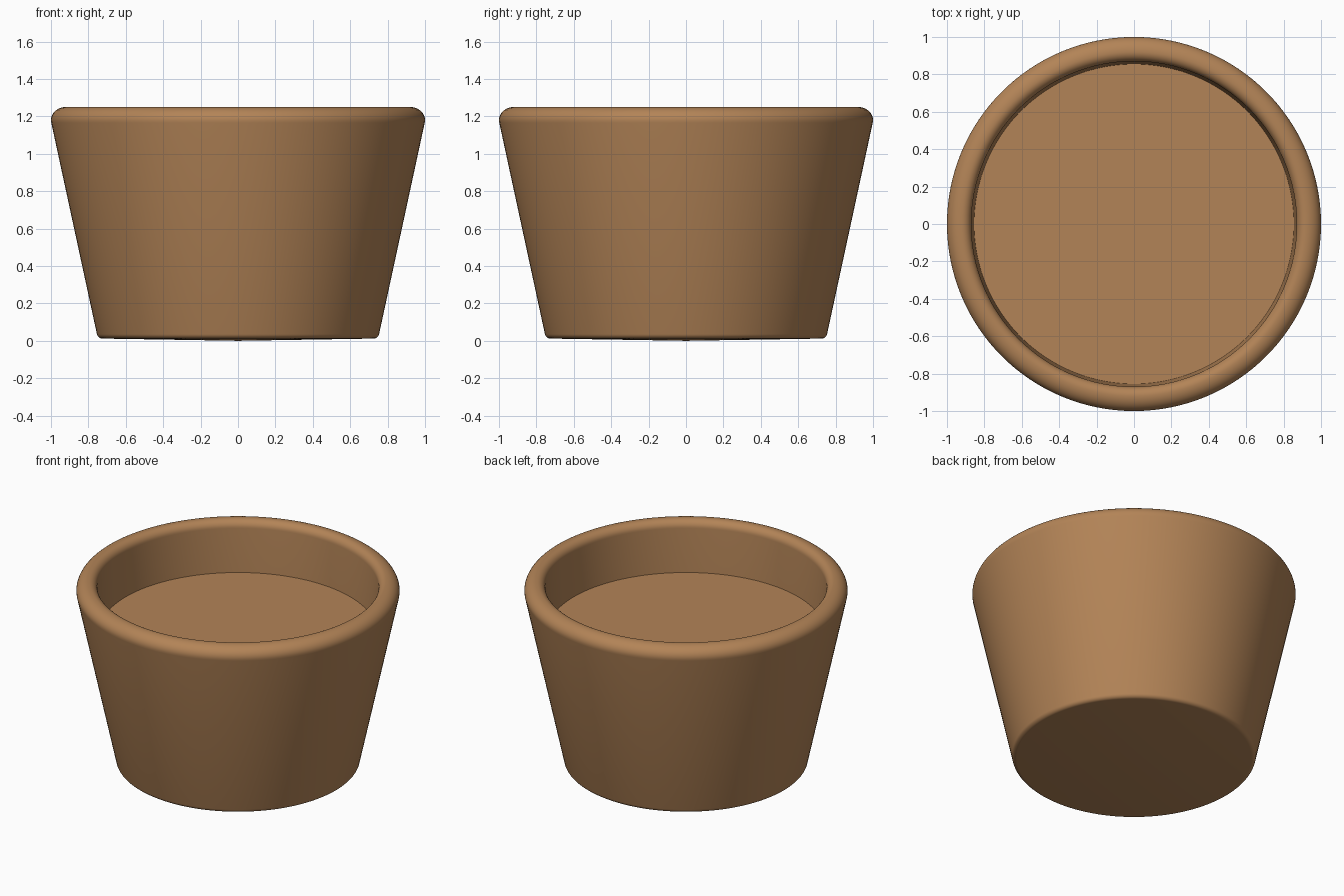
import bpy, bmesh
from math import sin, cos, radians, pi

cube = bpy.data.objects.get("Cube")
if cube:
    bpy.data.objects.remove(cube, do_unlink=True)

SEGMENTS = 128


def make_material(name, color):
    mat = bpy.data.materials.new(name)
    mat.use_nodes = True
    mat.diffuse_color = color
    mat.node_tree.nodes["Principled BSDF"].inputs["Base Color"].default_value = color
    return mat


def arc(cx, cz, rx, rz, start, end, steps=8):
    """Points (radius, height) along an elliptical corner, angles in degrees."""
    angles = [radians(start + (end - start) * i / steps) for i in range(steps + 1)]
    return [(cx + rx * cos(a), cz + rz * sin(a)) for a in angles]


def lathe(name, profile, mat):
    """Spin a profile that starts and ends on the z axis."""
    bm = bmesh.new()
    verts = [bm.verts.new((r, 0, z)) for r, z in profile]
    edges = [bm.edges.new(pair) for pair in zip(verts, verts[1:])]
    bmesh.ops.spin(bm, geom=verts + edges, cent=(0, 0, 0), axis=(0, 0, 1),
                   angle=2 * pi, steps=SEGMENTS, use_merge=True)
    bmesh.ops.remove_doubles(bm, verts=bm.verts, dist=0.0001)
    bmesh.ops.recalc_face_normals(bm, faces=bm.faces)
    mesh = bpy.data.meshes.new(name)
    bm.to_mesh(mesh)
    bm.free()
    mesh.materials.append(mat)
    obj = bpy.data.objects.new(name, mesh)
    bpy.context.collection.objects.link(obj)
    bpy.ops.object.select_all(action="DESELECT")
    obj.select_set(True)
    bpy.context.view_layer.objects.active = obj
    bpy.ops.object.shade_smooth_by_angle(angle=radians(35))
    return obj


clay = make_material("brown clay", (0.45, 0.23, 0.095, 1))

# Tapered pot: base, flared wall, rounded rim, recessed floor
base = [(0, 0), (0.725, 0.012)]
foot = arc(0.725, 0.042, 0.03, 0.03, -75, -12, 5)
outer_rim = arc(0.92, 1.18, 0.08, 0.07, -12, 90, 10)
inner_rim = arc(0.92, 1.20, 0.05, 0.05, 90, 180)
floor = [(0.855, 0.905), (0, 0.905)]
lathe("pot", base + foot + outer_rim + inner_rim[1:] + floor, clay)
